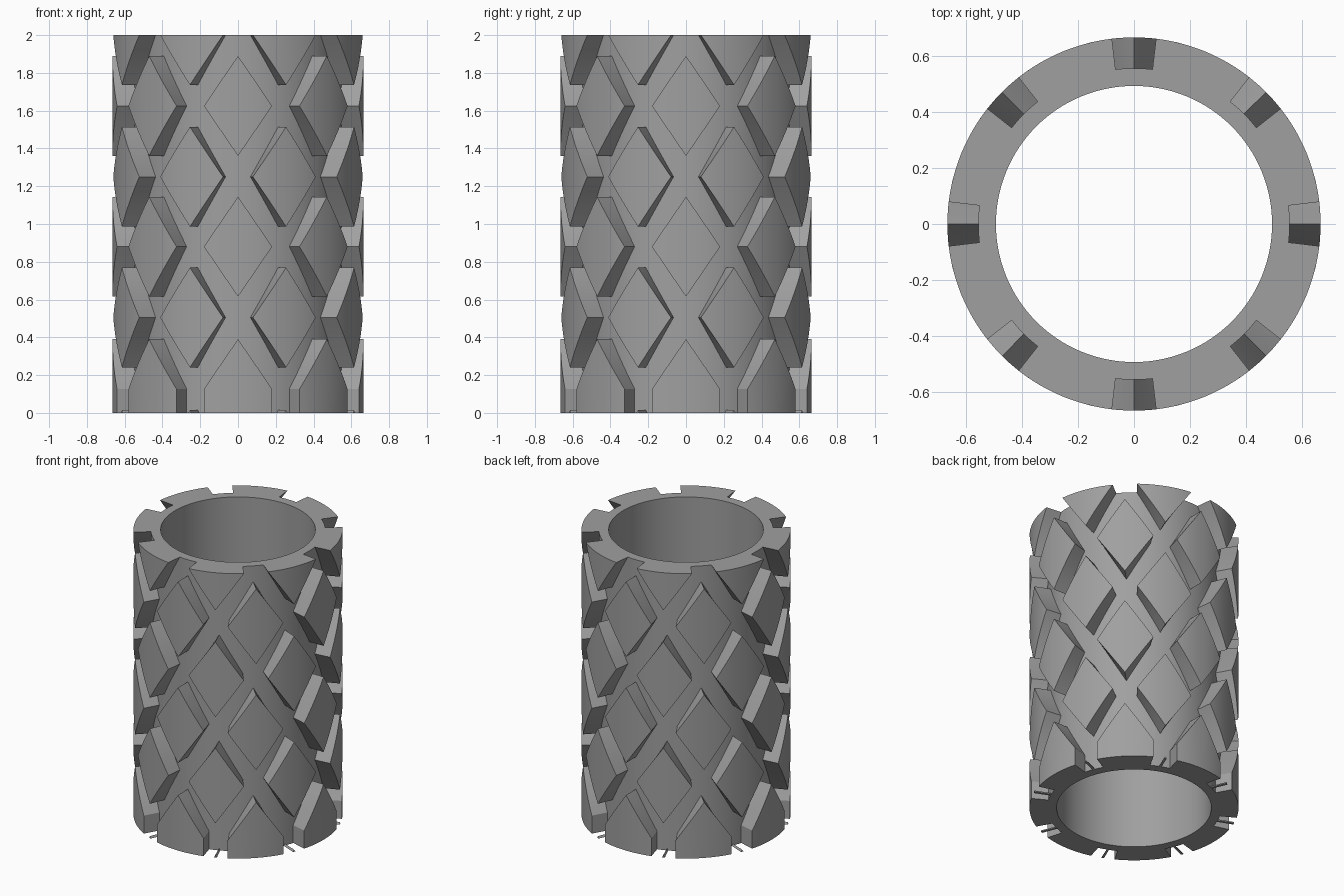
import bpy, bmesh, math

if "Cube" in bpy.data.objects:
    bpy.data.objects.remove(bpy.data.objects["Cube"])

R_IN, R_BASE, R_OUT = 0.492, 0.555, 0.665
HEIGHT = 2.0
HALF_ANGLE = math.radians(15.7)   # half width of one lozenge
HALF_H = 0.264                    # half height of one lozenge
STEPS = 12                        # columns across one lozenge

grey = bpy.data.materials.new("grey")
grey.diffuse_color = (0.35, 0.35, 0.35, 1)
grey.use_nodes = True
grey.node_tree.nodes["Principled BSDF"].inputs["Base Color"].default_value = grey.diffuse_color


def finish(name, bm):
    bmesh.ops.remove_doubles(bm, verts=bm.verts, dist=1e-5)
    bmesh.ops.recalc_face_normals(bm, faces=bm.faces)
    mesh = bpy.data.meshes.new(name)
    bm.to_mesh(mesh)
    bm.free()
    mesh.materials.append(grey)
    obj = bpy.data.objects.new(name, mesh)
    bpy.context.collection.objects.link(obj)
    bpy.ops.object.select_all(action='DESELECT')
    obj.select_set(True)
    bpy.context.view_layer.objects.active = obj
    bpy.ops.object.shade_smooth_by_angle(angle=math.radians(25))
    return obj


def polar(r, a, z):
    return (r * math.cos(a), r * math.sin(a), z)


def add_lug(bm, angle, half_angle, top, bottom):
    """Curved block; top(t) and bottom(t) give its edges, t from -1 to 1."""
    cols = []
    for i in range(STEPS + 1):
        t = 2 * i / STEPS - 1
        a = angle + t * half_angle
        lo, hi = bottom(abs(t)), top(abs(t))
        cols.append([bm.verts.new(polar(r, a, z)) for r, z in
                     ((R_BASE - 0.004, lo), (R_OUT, lo), (R_OUT, hi), (R_BASE - 0.004, hi))])
    for c, d in zip(cols, cols[1:]):
        for k in range(4):
            bm.faces.new((c[k], c[(k + 1) % 4], d[(k + 1) % 4], d[k]))
    # Close the ends only where they have height
    for c in (cols[0], cols[-1]):
        if c[2].co.z - c[1].co.z > 1e-4:
            bm.faces.new(c)


# Inner sleeve: a rectangular section revolved round the axis
bm = bmesh.new()
N = 128
section = ((R_IN, 0), (R_BASE, 0), (R_BASE, HEIGHT), (R_IN, HEIGHT))
rings = [[bm.verts.new(polar(r, math.tau * i / N, z)) for r, z in section] for i in range(N)]
for i in range(N):
    a, b = rings[i], rings[(i + 1) % N]
    for k in range(4):
        bm.faces.new((a[k], b[k], b[(k + 1) % 4], a[(k + 1) % 4]))
finish("sleeve", bm)

# Raised lozenges: two staggered sets of eight columns
bm = bmesh.new()
for n in range(16):
    angle = math.tau * n / 16 + math.pi / 2
    centres = (0.126, 0.88, 1.625) if n % 2 == 0 else (0.505, 1.25, HEIGHT)
    for c in centres:
        # End rows are cut flat at the rims
        add_lug(bm, angle, HALF_ANGLE,
                lambda t: min(HEIGHT, c + HALF_H * (1 - t)),
                lambda t: 0.0 if c < 0.2 else c - HALF_H * (1 - t))
finish("tread_lozenges", bm)

# Thin lozenge tips showing at the bottom rim
bm = bmesh.new()
for n in range(1, 16, 2):
    add_lug(bm, math.tau * n / 16, math.radians(0.8),
            lambda t: 0.014 * (1 - t), lambda t: 0.0)
finish("rim_tips", bm)
